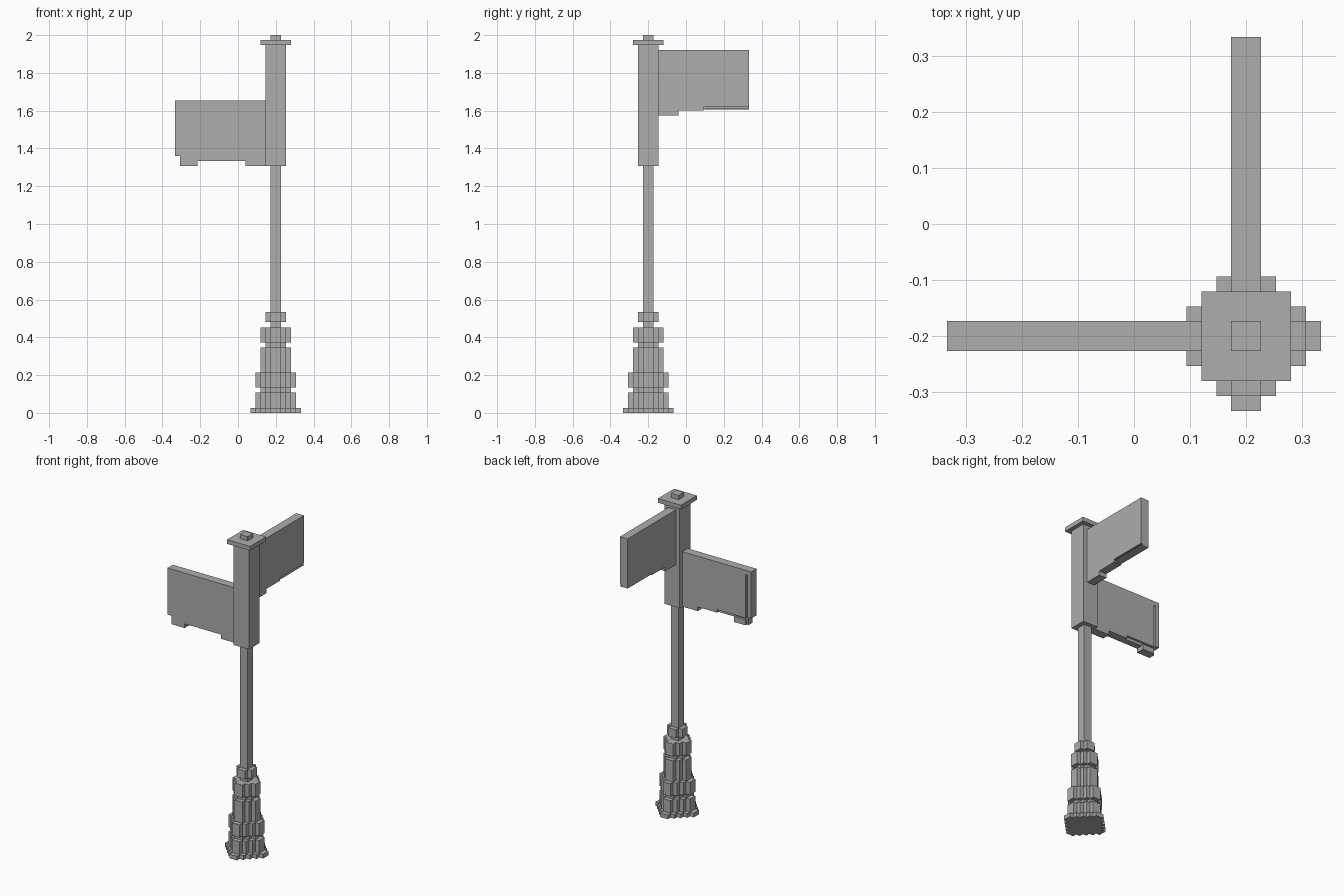
import bpy, bmesh
from mathutils import Matrix, Vector

cube = bpy.data.objects.get("Cube")
if cube:
    bpy.data.objects.remove(cube, do_unlink=True)

U = 2 / 75                     # one block of the blocky grid
POST = Vector((7.5, -7.5, 0))  # post axis, in blocks

grey = bpy.data.materials.new("plain_grey")
grey.use_nodes = True
grey.diffuse_color = (0.42, 0.42, 0.42, 1)
grey.node_tree.nodes["Principled BSDF"].inputs["Base Color"].default_value = grey.diffuse_color


def finish(name, bm, turn=0):
    """Turn about the post axis, scale to units and add to the scene."""
    bm.transform(Matrix.Scale(U, 4) @ Matrix.Translation(POST) @ Matrix.Rotation(turn, 4, 'Z'))
    bmesh.ops.recalc_face_normals(bm, faces=bm.faces)
    mesh = bpy.data.meshes.new(name)
    bm.to_mesh(mesh)
    bm.free()
    mesh.materials.append(grey)
    bpy.context.collection.objects.link(bpy.data.objects.new(name, mesh))


def box(bm, x, y, z):
    """Box between (low, high) pairs, in blocks from the post axis."""
    size = [b - a for a, b in (x, y, z)]
    mid = [(a + b) / 2 for a, b in (x, y, z)]
    bmesh.ops.create_cube(bm, size=1, matrix=Matrix.Translation(mid) @ Matrix.Diagonal((*size, 1)))


def square_part(name, half, z0, z1):
    bm = bmesh.new()
    box(bm, (-half, half), (-half, half), (z0, z1))
    finish(name, bm)


def stepped_part(name, n, z0, z1):
    """Prism with a stair-stepped round outline of radius n."""
    quarter = [(n, 1)]
    for i in range(1, n):
        quarter += [(n - i, i), (n - i, i + 1)]
    outline = []
    for _ in range(4):
        outline += quarter
        quarter = [(-y, x) for x, y in quarter]
    bm = bmesh.new()
    face = bm.faces.new([bm.verts.new((x, y, z0)) for x, y in outline])
    ext = bmesh.ops.extrude_face_region(bm, geom=[face], use_keep_orig=True)
    bmesh.ops.translate(bm, vec=(0, 0, z1 - z0),
                        verts=[v for v in ext["geom"] if isinstance(v, bmesh.types.BMVert)])
    finish(name, bm)


# Stepped base, bottom to top
for name, n, z0, z1 in [
        ("foot", 5, 0, 1), ("plinth", 4, 1, 4), ("plinth_neck", 3, 4, 5),
        ("lower_ring", 4, 5, 8), ("base_shaft", 3, 8, 13), ("shaft_neck", 2, 13, 14),
        ("upper_ring", 3, 14, 17), ("collar", 2, 18, 20)]:
    stepped_part(name, n, z0, z1)

# Pole, head and cap
square_part("pole", 1, 17, 49)
square_part("post_head", 2, 49, 73)
square_part("cap", 3, 73, 74)
square_part("finial", 1, 74, 75)

# Front sign, reaching towards -x, grooved on its back face
bm = bmesh.new()
box(bm, (-19, -2), (-1, 0.5), (50, 62))          # board
box(bm, (-20, -19), (-1, 1), (51, 62))           # tip
box(bm, (-18.5, -2), (0.5, 1), (50.7, 62))       # back skin
box(bm, (-11, -2), (0.5, 1), (50, 50.7))         # skin below the slot line
box(bm, (-19, -18.5), (0.5, 1), (61, 62))        # bridge above the groove
box(bm, (-19, -15.5), (-1, 0.5), (49, 50))       # outer tab
box(bm, (-18.5, -15.5), (0.5, 1), (49, 50.3))    # outer tab, back half
box(bm, (-6, -2), (-1, 1), (49, 50))             # inner tab
finish("front_sign", bm)

# Rear sign, reaching towards +y, slotted on its left face
bm = bmesh.new()
box(bm, (-1, 0.5), (2, 20), (60.25, 72))         # board
box(bm, (0.5, 1), (2, 20), (60.7, 72))           # left skin
box(bm, (-1, 1), (2, 11), (60, 60.7))            # thicker bottom edge
box(bm, (0.5, 1), (11.3, 20), (60.25, 60.4))     # thin ledge under the slot
box(bm, (-1, 1), (2, 6), (59, 60))               # inner tab
finish("rear_sign", bm)
